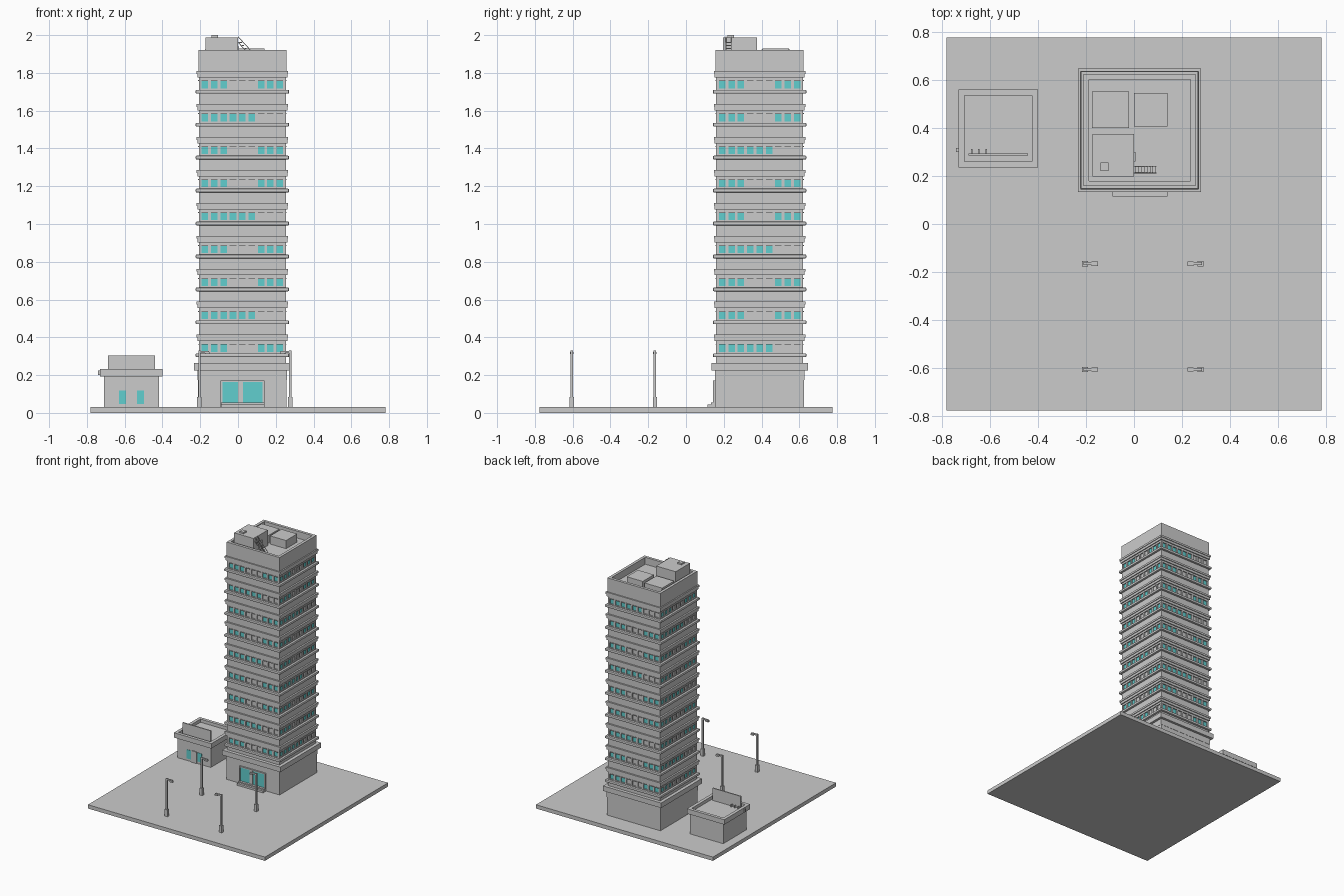
import bpy, bmesh, math
from mathutils import Matrix, Vector

if "Cube" in bpy.data.objects:
    bpy.data.objects.remove(bpy.data.objects["Cube"])

CX, CY = 0.023, 0.39          # tower centre
teal = bpy.data.materials.new("teal_glass")
teal.diffuse_color = (0.12, 0.62, 0.62, 1)
teal.use_nodes = True
teal.node_tree.nodes["Principled BSDF"].inputs["Base Color"].default_value = teal.diffuse_color


def finish(name, bm, mat=None):
    bmesh.ops.recalc_face_normals(bm, faces=bm.faces)
    me = bpy.data.meshes.new(name)
    bm.to_mesh(me)
    bm.free()
    ob = bpy.data.objects.new(name, me)
    bpy.context.collection.objects.link(ob)
    if mat:
        me.materials.append(mat)
    return ob


def add_box(bm, x0, x1, y0, y1, z0, z1, m=Matrix()):
    s = Matrix.Diagonal((x1 - x0, y1 - y0, z1 - z0, 1))
    t = Matrix.Translation(((x0 + x1) / 2, (y0 + y1) / 2, (z0 + z1) / 2))
    bmesh.ops.create_cube(bm, size=1, matrix=m @ t @ s)


def boxes(name, items, mat=None):
    bm = bmesh.new()
    for b in items:
        add_box(bm, *b)
    return finish(name, bm, mat)


def slab(h, z0, z1):
    return (CX - h, CX + h, CY - h, CY + h, z0, z1)


def tray(name, x0, x1, y0, y1, z0, z1, wall, depth):
    # box with a sunken roof inside a parapet
    bm = bmesh.new()
    add_box(bm, x0, x1, y0, y1, z0, z1)
    top = max(bm.faces, key=lambda f: f.calc_center_median().z)
    bmesh.ops.inset_region(bm, faces=[top], thickness=wall)
    for v in top.verts:
        v.co.z -= depth
    # give the parapet vertical inner walls
    return finish(name, bm)


def parapet(name, x0, x1, y0, y1, z0, z1, wall, depth):
    zf = z1 - depth
    tray_ob = boxes(name, [(x0, x1, y0, y0 + wall, zf, z1), (x0, x1, y1 - wall, y1, zf, z1),
                           (x0, x0 + wall, y0 + wall, y1 - wall, zf, z1),
                           (x1 - wall, x1, y0 + wall, y1 - wall, zf, z1),
                           (x0, x1, y0, y1, z0, zf)])
    return tray_ob


# Ground plate
boxes("ground_plate", [(-0.78, 0.78, -0.775, 0.775, 0, 0.03)])

# Tower base and cornice
boxes("tower_base", [slab(0.235, 0.03, 0.175), slab(0.237, 0.175, 0.225)])
boxes("base_cornice", [slab(0.256, 0.225, 0.265)])
boxes("tower_core", [slab(0.22, 0.26, 1.84)])

# Storeys: walls, ledges, piers and glass
floors = [0.343 + 0.1744 * i for i in range(9)]
walls, ledges, bands = [slab(0.23, 0.265, floors[0] - 0.02)], [], []
for i, z in enumerate(floors):
    nxt = floors[i + 1] - 0.02 if i < 8 else 1.82
    walls.append(slab(0.23, z + 0.021, nxt))
    ledges.append(slab(0.247, z - 0.048, z - 0.028))
    bands += [slab(0.238, z + 0.037, z + 0.056), slab(0.243, z + 0.056, z + 0.071)]
boxes("storey_walls", walls)
boxes("storey_bands", bands)
led = boxes("window_ledges", ledges)
bev = led.modifiers.new("round", 'BEVEL')
bev.width, bev.segments = 0.005, 2

PITCH = 0.0495
patterns = ["TTTGGGTTT", "TTTTTTGGG", "TTTGGGTTT"]
piers, glass, blinds = bmesh.new(), bmesh.new(), bmesh.new()
for side in range(4):
    m = Matrix.Translation((CX, CY, 0)) @ Matrix.Rotation(side * math.pi / 2, 4, 'Z')
    for i, z in enumerate(floors):
        for k in range(10):
            x = (k - 4.5) * PITCH
            w = 0.0075
            x0, x1 = max(x - w, -0.23), min(x + w, 0.23)
            add_box(piers, x0, x1, -0.23, -0.218, z - 0.02, z + 0.021, m)
        for k in range(9):
            x = (k - 4) * PITCH
            lit = patterns[(i + side) % 3][k] == "T"
            add_box(glass if lit else blinds, x - 0.018, x + 0.018,
                    -0.2225, -0.219, z - 0.02, z + 0.021, m)
            # thin hood over each window
            add_box(piers, x - 0.02, x + 0.02, -0.234, -0.225, z + 0.018, z + 0.023, m)
finish("window_piers", piers)
finish("window_glass", glass, teal)
finish("window_blinds", blinds)

# Roof parapet and rooftop units
H = 0.233
parapet("roof_parapet", CX - H, CX + H, CY - H, CY + H, 1.80, 1.92, 0.022, 0.055)
R = 1.86
boxes("roof_units", [(-0.175, -0.02, 0.40, 0.55, R, 1.925), (0.0, 0.14, 0.405, 0.545, R, 1.93)])
boxes("roof_penthouse", [(-0.172, 0.0, 0.197, 0.375, R, 1.988)])
boxes("penthouse_vent", [(-0.14, -0.105, 0.22, 0.255, 1.985, 2.0)])
boxes("penthouse_door", [(0.0, 0.006, 0.26, 0.30, R, 1.94)])

# Roof stair with rails
n = 7
boxes("roof_stair", [(0.005 + 0.012 * k, 0.02 + 0.012 * k, 0.212, 0.24,
                      1.957 - 0.015 * k, 1.963 - 0.015 * k) for k in range(n)])
rails = bmesh.new()
for y in (0.212, 0.24):
    for dz in (0.0, 0.03):
        a, b = Vector((0.0, y, 1.962 + dz)), Vector((0.092, y, 1.862 + dz))
        d = b - a
        m = Matrix.Translation((a + b) / 2) @ d.to_track_quat('Z', 'Y').to_matrix().to_4x4()
        bmesh.ops.create_cube(rails, size=1, matrix=m @ Matrix.Diagonal((0.004, 0.004, d.length, 1)))
    add_box(rails, 0.088, 0.092, y - 0.002, y + 0.002, R, 1.895)
finish("stair_rails", rails)

# Entrance
yf = CY - 0.235
boxes("entrance_frame", [(-0.092, -0.083, yf - 0.012, yf, 0.03, 0.172),
                         (0.131, 0.14, yf - 0.012, yf, 0.03, 0.172),
                         (-0.083, 0.131, yf - 0.012, yf, 0.164, 0.172),
                         (0.0, 0.026, yf - 0.009, yf, 0.05, 0.164)])
boxes("entrance_glass", [(-0.083, 0.0, yf - 0.005, yf, 0.05, 0.164),
                         (0.026, 0.131, yf - 0.005, yf, 0.05, 0.164)], teal)
boxes("entrance_step", [(-0.09, 0.14, 0.115, yf, 0.03, 0.045), (-0.09, 0.14, 0.132, yf, 0.045, 0.054)])

# Kiosk beside the tower
boxes("kiosk_body", [(-0.71, -0.418, 0.255, 0.545, 0.03, 0.2)])
parapet("kiosk_roof", -0.73, -0.40, 0.235, 0.56, 0.193, 0.232, 0.025, 0.025)
boxes("kiosk_board", [(-0.687, -0.44, 0.284, 0.293, 0.205, 0.305)])
boxes("kiosk_board_posts", [(x - 0.003, x + 0.003, 0.293, 0.312, 0.205, 0.225)
                            for x in (-0.675, -0.645, -0.615)])
boxes("kiosk_lamp", [(-0.74, -0.73, 0.30, 0.315, 0.2, 0.225)])
boxes("kiosk_windows", [(-0.63, -0.592, 0.252, 0.256, 0.048, 0.118),
                        (-0.535, -0.497, 0.252, 0.256, 0.048, 0.118)], teal)
boxes("kiosk_door", [(-0.588, -0.54, 0.249, 0.256, 0.03, 0.122)])

# Street lamps, arms facing inward
for i, (s, y) in enumerate([(s, y) for s in (-1, 1) for y in (-0.165, -0.605)]):
    c = 0.036
    parts = [(0.228, 0.252, -0.011, 0.011, 0.03, 0.085),
             (0.234, 0.246, -0.006, 0.006, 0.085, 0.33),
             (0.19, 0.246, -0.006, 0.006, 0.318, 0.328)]
    parts.append((0.186, 0.212, -0.009, 0.009, 0.311, 0.322))
    bm = bmesh.new()
    for x0, x1, y0, y1, z0, z1 in parts:
        xs = sorted((s * x0 + c, s * x1 + c))
        add_box(bm, *xs, y + y0, y + y1, z0, z1)
    finish(f"street_lamp_{i + 1}", bm)
